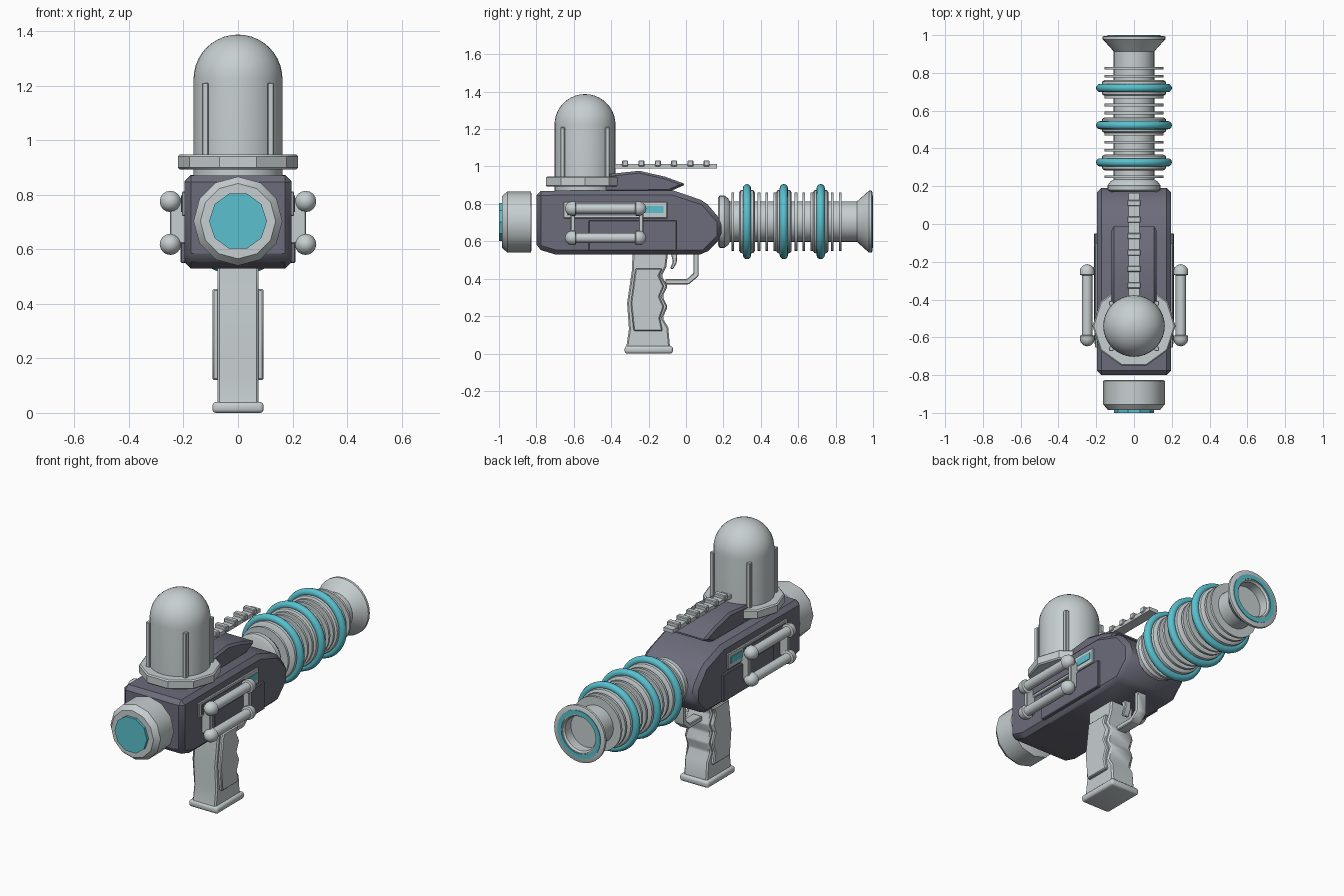
import bpy, bmesh, math
from mathutils import Matrix, Vector

if "Cube" in bpy.data.objects:
    bpy.data.objects.remove(bpy.data.objects["Cube"])


def material(name, rgb):
    m = bpy.data.materials.new(name)
    m.diffuse_color = (*rgb, 1)
    m.use_nodes = True
    m.node_tree.nodes["Principled BSDF"].inputs["Base Color"].default_value = m.diffuse_color
    return m


GREY = material("light_grey", (0.57, 0.62, 0.63))
DARK = material("dark_slate", (0.15, 0.15, 0.2))
CYAN = material("cyan", (0.10, 0.53, 0.62))
AXIS_Z = 0.705   # height of the barrel axis
DOME_Y = -0.54


def finish(name, bm, mat, bevel=0, segments=2, angle=35):
    bmesh.ops.recalc_face_normals(bm, faces=bm.faces)
    if bevel:
        sharp = [e for e in bm.edges if len(e.link_faces) == 2
                 and e.calc_face_angle(0) > math.radians(30)]
        bmesh.ops.bevel(bm, geom=sharp, offset=bevel, segments=segments,
                        affect='EDGES', profile=0.5, clamp_overlap=True)
    me = bpy.data.meshes.new(name)
    bm.to_mesh(me)
    bm.free()
    for p in me.polygons:
        p.use_smooth = True
    me.set_sharp_from_angle(angle=math.radians(angle))
    me.materials.append(mat)
    ob = bpy.data.objects.new(name, me)
    bpy.context.collection.objects.link(ob)
    return ob


def prism(name, yz, x0, x1, mat, bevel=0, segments=1):
    """Side profile extruded across x."""
    bm = bmesh.new()
    a = [bm.verts.new((x0, y, z)) for y, z in yz]
    b = [bm.verts.new((x1, y, z)) for y, z in yz]
    bm.faces.new(a)
    bm.faces.new(b[::-1])
    for i in range(len(a)):
        j = (i + 1) % len(a)
        bm.faces.new((a[i], b[i], b[j], a[j]))
    return finish(name, bm, mat, bevel, segments)


def box(name, lo, hi, mat, bevel=0, segments=1):
    yz = [(lo[1], lo[2]), (hi[1], lo[2]), (hi[1], hi[2]), (lo[1], hi[2])]
    return prism(name, yz, lo[0], hi[0], mat, bevel, segments)


def lathe(name, profile, origin, axis, mat, sides=32, closed=False, angle=35):
    """Revolve (radius, distance) points around the y or z axis."""
    bm = bmesh.new()
    rings = []
    for r, t in profile:
        ring = []
        for i in range(1 if r < 1e-6 else sides):
            a = 2 * math.pi * i / sides
            u, v = r * math.cos(a), r * math.sin(a)
            p = (u, t, v) if axis == 'y' else (u, v, t)
            ring.append(bm.verts.new(Vector(p) + Vector(origin)))
        rings.append(ring)
    pairs = list(zip(rings, rings[1:])) + ([(rings[-1], rings[0])] if closed else [])
    for p, q in pairs:
        for i in range(sides):
            j = (i + 1) % sides
            vs = [p[i % len(p)], p[j % len(p)], q[j % len(q)], q[i % len(q)]]
            bm.faces.new(list(dict.fromkeys(vs)))
    if not closed:
        for ring in (rings[0], rings[-1]):
            if len(ring) > 2:
                bm.faces.new(ring)
    return finish(name, bm, mat, angle=angle)


# Main housing and the raised ridge on top
prism("body", [(-0.80, 0.87), (-0.80, 0.56), (-0.70, 0.53), (0.10, 0.53), (0.19, 0.62),
               (0.19, 0.71), (0.10, 0.815), (-0.07, 0.872)], -0.197, 0.197, DARK, 0.024)
prism("top_ridge", [(-0.50, 0.86), (-0.50, 0.95), (-0.25, 0.977), (-0.11, 0.945),
                    (0.0, 0.905), (-0.09, 0.865)], -0.118, 0.118, DARK, 0.012)

# Rear cap with glowing lens
lathe("rear_cap", [(0.15, -0.825), (0.163, -0.83), (0.163, -0.955), (0.138, -0.985),
                   (0.108, -0.985)], (0, 0, 0.703), 'y', GREY, 12)
lathe("rear_lens", [(0.106, -0.98), (0.106, -1.0)], (0, 0, 0.703), 'y', CYAN, 10)

# Dome tank, collar and four ribs
dome = [(0.163, 0.86), (0.163, 1.224)]
dome += [(0.163 * math.cos(a), 1.224 + 0.163 * math.sin(a))
         for a in (math.pi / 2 * k / 10 for k in range(1, 11))]
lathe("dome", dome, (0, DOME_Y, 0), 'z', GREY)
lathe("dome_collar", [(0.213, 0.892), (0.22, 0.899), (0.22, 0.94), (0.213, 0.947)],
      (0, DOME_Y, 0), 'z', GREY, 10)
for sx in (-1, 1):
    for sy in (-1, 1):
        c = (0.12 * sx, DOME_Y + 0.12 * sy)
        box("dome_rib", (c[0] - 0.012, c[1] - 0.012, 0.94),
            (c[0] + 0.012, c[1] + 0.012, 1.21), GREY, 0.003)

# Sight rail with teeth
box("sight_rail", (-0.03, -0.40, 0.99), (0.03, 0.165, 1.012), GREY)
for k in range(6):
    y = -0.325 + 0.087 * k
    box("rail_tooth", (-0.037, y - 0.016, 1.0), (0.037, y + 0.016, 1.032), GREY, 0.004)

# Barrel: collar, tube, flared muzzle and hollow bore
lathe("barrel", [(0.125, 0.17), (0.14, 0.18), (0.14, 0.205), (0.125, 0.225), (0.108, 0.235),
                 (0.108, 0.914), (0.16, 0.972), (0.166, 0.978), (0.166, 0.992), (0.158, 0.996),
                 (0.108, 0.996), (0.1, 0.985), (0.1, 0.93), (0, 0.93)],
      (0, 0, AXIS_Z), 'y', GREY)
lathe("muzzle_ring", [(0.14, 0.99), (0.14, 1.0), (0.114, 1.0), (0.114, 0.99)],
      (0, 0, AXIS_Z), 'y', CYAN, closed=True)

# Energy rings seated on thick discs
for y in (0.326, 0.523, 0.72):
    lathe("ring_disc", [(0.155, y - 0.042), (0.168, y - 0.034), (0.17, y - 0.02),
                        (0.17, y + 0.02), (0.168, y + 0.034), (0.155, y + 0.042)],
          (0, 0, AXIS_Z), 'y', GREY)
    tube = [(0.179 + 0.022 * math.cos(a), y + 0.022 * math.sin(a))
            for a in (2 * math.pi * k / 12 for k in range(12))]
    lathe("energy_ring", tube, (0, 0, AXIS_Z), 'y', CYAN, 40, closed=True, angle=60)

# Thin cooling fins
for y in (0.25, 0.39, 0.432, 0.475, 0.588, 0.63, 0.672, 0.782, 0.824):
    lathe("cooling_fin", [(0.157, y - 0.007), (0.157, y + 0.007)], (0, 0, AXIS_Z), 'y', GREY)

# Grip with finger grooves, side panels and foot
prism("grip", [(-0.285, 0.55), (-0.29, 0.44), (-0.315, 0.27), (-0.305, 0.13), (-0.32, 0.03),
               (-0.085, 0.03), (-0.095, 0.14), (-0.125, 0.19), (-0.098, 0.25), (-0.125, 0.305),
               (-0.098, 0.36), (-0.13, 0.415), (-0.105, 0.465), (-0.095, 0.55)],
      -0.076, 0.076, GREY, 0.008)
prism("grip_panel", [(-0.27, 0.455), (-0.295, 0.27), (-0.28, 0.12), (-0.125, 0.12),
                     (-0.14, 0.19), (-0.118, 0.25), (-0.142, 0.305), (-0.118, 0.36),
                     (-0.145, 0.415), (-0.125, 0.455)], -0.094, 0.094, GREY, 0.006)
box("grip_foot", (-0.094, -0.328, 0), (0.094, -0.07, 0.04), GREY, 0.014, 3)

# Trigger and its guard
prism("trigger_guard", [(0.04, 0.55), (0.04, 0.43), (0.005, 0.398), (-0.11, 0.398),
                        (-0.11, 0.37), (0.015, 0.37), (0.068, 0.415), (0.068, 0.55)],
      -0.03, 0.03, GREY, 0.004)
prism("trigger", [(-0.085, 0.55), (-0.07, 0.49), (-0.085, 0.455), (-0.07, 0.45),
                  (-0.05, 0.485), (-0.045, 0.55)], -0.02, 0.02, GREY, 0.004)

# Side fittings, mirrored left and right
for s in (-1, 1):
    def slab(name, x, y0, y1, z0, z1, mat, bevel=0.004):
        xs = sorted((s * 0.18, s * x))
        return box(name, (xs[0], y0, z0), (xs[1], y1, z1), mat, bevel)

    slab("side_plate", 0.206, -0.655, -0.10, 0.722, 0.812, GREY)
    slab("side_plate_inlay", 0.209, -0.635, -0.235, 0.737, 0.797, DARK, 0)
    slab("side_screen", 0.210, -0.225, -0.12, 0.75, 0.79, CYAN, 0)
    slab("lower_panel", 0.211, -0.52, -0.05, 0.55, 0.712, DARK)
    for y in (-0.605, -0.24):
        slab("tube_bracket", 0.25, y - 0.012, y + 0.012, 0.62, 0.775, GREY)
    for z in (0.775, 0.618):
        # Tube with rounded end caps
        half = [(0, -0.648), (0.02, -0.642), (0.034, -0.627), (0.039, -0.61),
                (0.039, -0.592), (0.027, -0.588)]
        caps = half + [(r, -0.86 - t) for r, t in reversed(half)]
        lathe("side_tube", caps, (s * 0.248, 0, z), 'y', GREY, 16)
